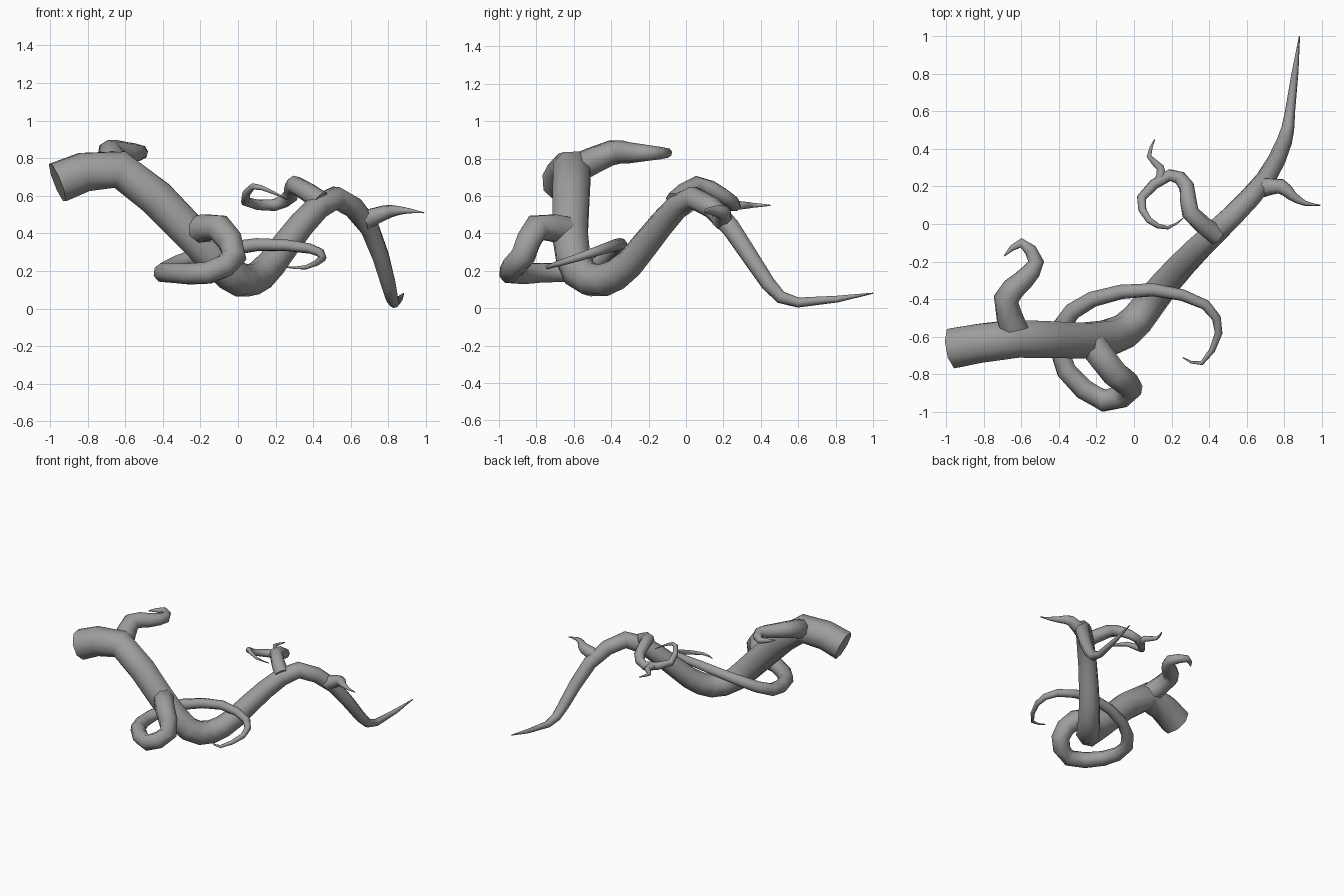
import bpy
import bmesh
import math
from mathutils import Vector
from mathutils.geometry import interpolate_bezier

SIDES = 8

cube = bpy.data.objects.get("Cube")
if cube:
    bpy.data.objects.remove(cube, do_unlink=True)

# Single grey colour for the whole root
grey = bpy.data.materials.new("root grey")
grey.use_nodes = True
colour = (0.34, 0.34, 0.34, 1)
shader = grey.node_tree.nodes["Principled BSDF"]
grey.diffuse_color = colour
shader.inputs["Base Color"].default_value = colour
shader.inputs["Roughness"].default_value = 0.8


def smooth_path(bends):
    """Round a rough centre line, adding one point between each pair of bends."""
    bends = [Vector(bend) for bend in bends]
    padded = [bends[0]] + bends + [bends[-1]]
    path = [bends[0]]
    for before, start, end, after in zip(padded, bends, bends[1:], padded[3:]):
        leave = start + (end - before) / 6
        arrive = end - (after - start) / 6
        path += interpolate_bezier(start, leave, arrive, end, 3)[1:]
    return path


def direction(path, index):
    """Average heading of the path at one of its points."""
    here = path[index]
    ahead = path[min(index + 1, len(path) - 1)] - here
    behind = here - path[max(index - 1, 0)]
    return (ahead.normalized() + behind.normalized()).normalized()


def tapered_root(name, thickness, taper, bends):
    """Sweep a shrinking ring along the rounded centre line."""
    path = smooth_path(bends)
    bm = bmesh.new()
    rings = []
    normal = Vector((0, 0, 1))
    for index, point in enumerate(path):
        # Carry the ring's frame along without twisting it
        tangent = direction(path, index)
        normal = (normal - tangent * normal.dot(tangent)).normalized()
        side = tangent.cross(normal)
        remaining = 1 - index / (len(path) - 1)
        radius = max(thickness * remaining ** taper, 0.003)
        ring = []
        for corner in range(SIDES):
            angle = math.tau * (corner + 0.5) / SIDES
            spoke = normal * math.cos(angle) + side * math.sin(angle)
            ring.append(bm.verts.new(point + spoke * radius))
        rings.append(ring)

    # Walls between neighbouring rings, then both end caps
    for lower, upper in zip(rings, rings[1:]):
        for corner in range(SIDES):
            following = (corner + 1) % SIDES
            bm.faces.new((lower[corner], lower[following],
                          upper[following], upper[corner]))
    bm.faces.new(rings[0])
    bm.faces.new(rings[-1])
    bmesh.ops.recalc_face_normals(bm, faces=bm.faces)

    mesh = bpy.data.meshes.new(name)
    bm.to_mesh(mesh)
    bm.free()
    mesh.materials.append(grey)
    root = bpy.data.objects.new(name, mesh)
    bpy.context.collection.objects.link(root)
    bpy.ops.object.select_all(action="DESELECT")
    root.select_set(True)
    bpy.context.view_layer.objects.active = root
    bpy.ops.object.shade_smooth_by_angle(angle=math.radians(60))


# Thick main root, from the cut end to the thin tip
tapered_root("main_root", thickness=0.115, taper=0.6, bends=[
    (-.96, -.66, .67), (-.63, -.61, .74), (-.25, -.62, .4),
    (-.05, -.57, .19), (.07, -.44, .15), (.18, -.3, .24), (.34, -.13, .45),
    (.52, .04, .59), (.7, .24, .43), (.8, .44, .13),
    (.83, .6, .03), (.88, 1, .08),
])

# Short hooked branch near the cut end
tapered_root("upper_hook_branch", thickness=0.08, taper=0.7, bends=[
    (-.63, -.58, .75), (-.68, -.4, .83), (-.59, -.3, .83),
    (-.52, -.2, .83), (-.6, -.1, .83), (-.69, -.17, .83),
])

# Long branch that loops around the main root
tapered_root("looping_branch", thickness=0.08, taper=0.8, bends=[
    (-.23, -.63, .41), (-.1, -.8, .43), (-.02, -.87, .28), (-.16, -.94, .19),
    (-.36, -.78, .19), (-.39, -.55, .2), (-.22, -.4, .28), (.1, -.35, .34),
    (.38, -.43, .32), (.45, -.58, .27), (.36, -.74, .22), (.26, -.71, .22),
])

# Curling branch on the crest, with its small twig
tapered_root("curling_branch", thickness=0.055, taper=0.9, bends=[
    (.44, -.06, .57), (.3, .06, .66), (.28, .2, .6), (.19, .26, .55),
    (.04, .14, .57), (.08, .02, .65), (.18, -.02, .62), (.26, .03, .58),
])
tapered_root("curling_branch_twig", thickness=0.03, taper=0.7, bends=[
    (.14, .24, .55), (.14, .3, .55), (.08, .36, .55), (.11, .45, .55),
])

# Small pointed shoot on the descending side
tapered_root("side_shoot", thickness=0.055, taper=1, bends=[
    (.67, .19, .47), (.78, .2, .51), (.84, .15, .52),
    (.91, .11, .52), (.99, .1, .51),
])
